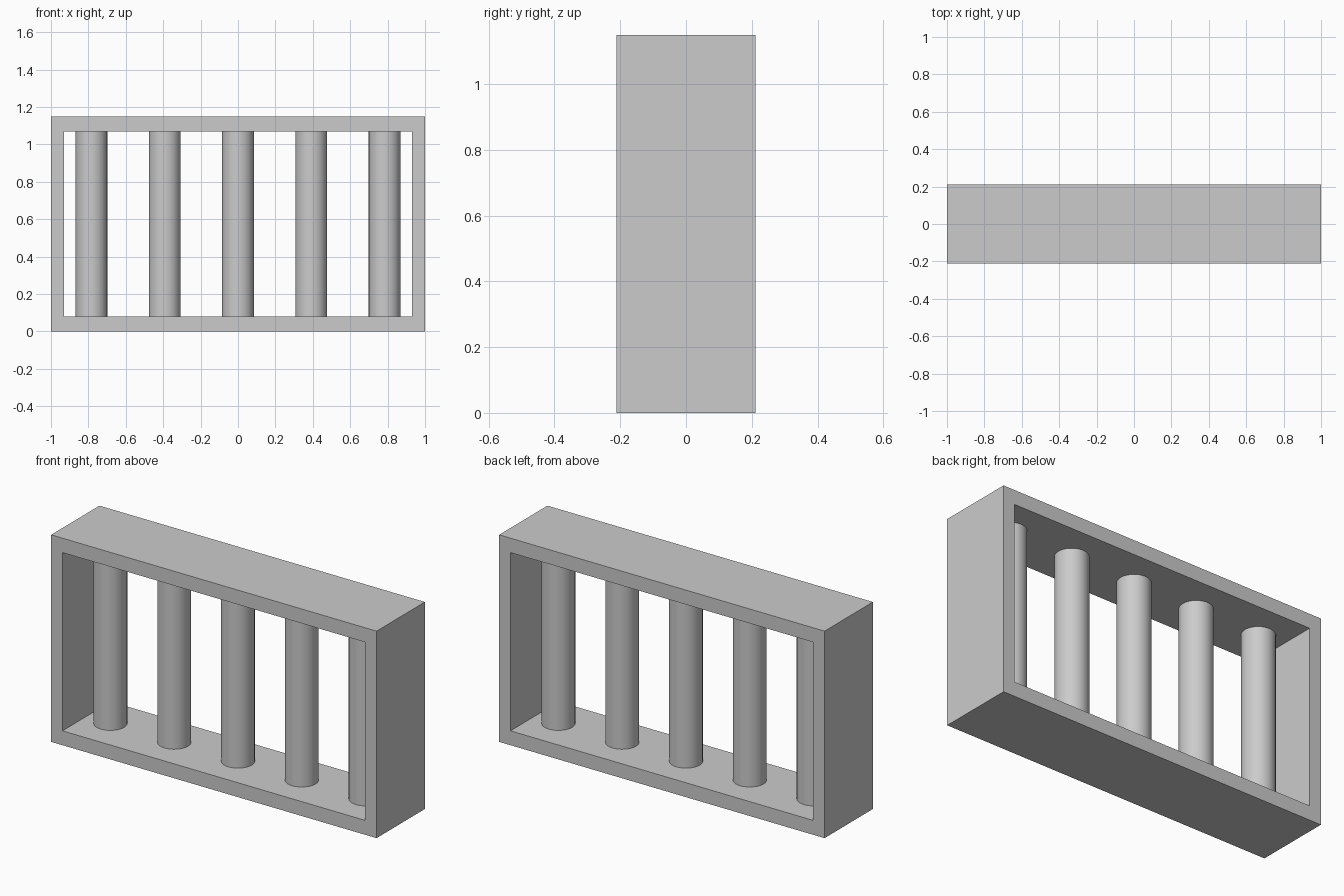
import bpy
import bmesh

cube = bpy.data.objects.get("Cube")
if cube:
    bpy.data.objects.remove(cube, do_unlink=True)

WIDTH, DEPTH, HEIGHT = 2.0, 0.424, 1.15
SIDE, RAIL = 0.07, 0.08          # frame wall thicknesses
BAR_RADIUS, BAR_SPACING = 0.085, 0.392

grey = bpy.data.materials.new("light_grey")
grey.use_nodes = True
colour = (0.6, 0.6, 0.6, 1)
grey.diffuse_color = colour
grey.node_tree.nodes["Principled BSDF"].inputs["Base Color"].default_value = colour


def finish(name, bm):
    mesh = bpy.data.meshes.new(name)
    bm.to_mesh(mesh)
    bm.free()
    mesh.materials.append(grey)
    obj = bpy.data.objects.new(name, mesh)
    bpy.context.collection.objects.link(obj)
    return obj


# Frame: a rectangular ring swept through the depth
bm = bmesh.new()


def loop(x, z0, z1, y):
    return [bm.verts.new((cx, y, cz))
            for cx, cz in ((-x, z0), (x, z0), (x, z1), (-x, z1))]


half = WIDTH / 2
rings = [loop(half, 0, HEIGHT, -DEPTH / 2),
         loop(half - SIDE, RAIL, HEIGHT - RAIL, -DEPTH / 2),
         loop(half - SIDE, RAIL, HEIGHT - RAIL, DEPTH / 2),
         loop(half, 0, HEIGHT, DEPTH / 2)]
for r, ring in enumerate(rings):
    following = rings[(r + 1) % len(rings)]
    for i in range(4):
        j = (i + 1) % 4
        bm.faces.new((ring[i], ring[j], following[j], following[i]))
bmesh.ops.recalc_face_normals(bm, faces=bm.faces)
finish("frame", bm)

# Bars: round posts between the bottom and top rails
for n in range(5):
    bm = bmesh.new()
    bmesh.ops.create_cone(bm, cap_ends=True, segments=32,
                          radius1=BAR_RADIUS, radius2=BAR_RADIUS,
                          depth=HEIGHT - 2 * RAIL)
    for face in bm.faces:
        face.smooth = len(face.verts) == 4
    for edge in bm.edges:
        edge.smooth = all(f.smooth for f in edge.link_faces)
    bar = finish(f"bar_{n + 1}", bm)
    bar.location = ((n - 2) * BAR_SPACING, 0, HEIGHT / 2)
